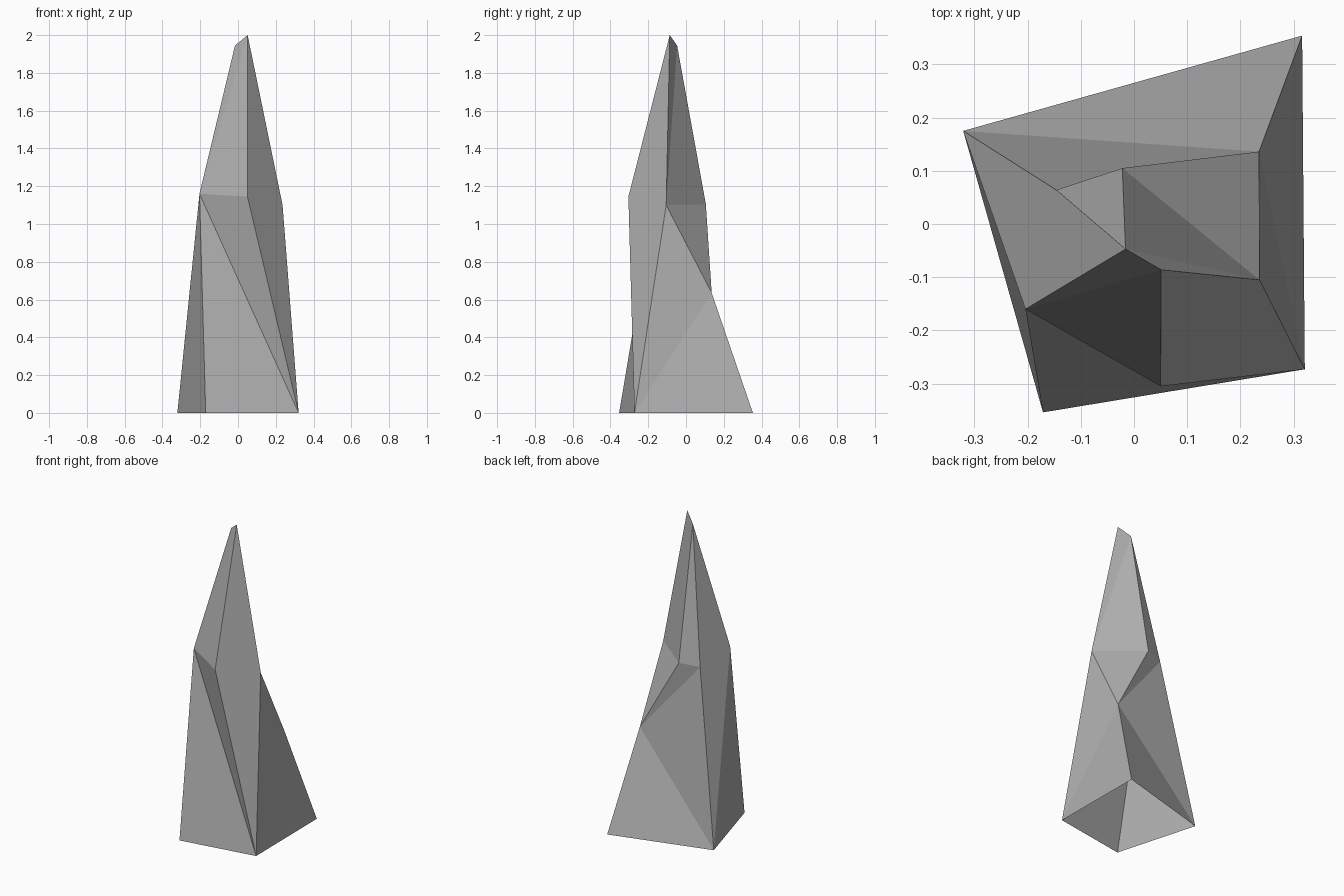
import bpy
import bmesh

if "Cube" in bpy.data.objects:
    bpy.data.objects.remove(bpy.data.objects["Cube"])

# Jagged rock spire: base ring, shoulder ring and a two-point tip
points = {
    # base corners
    "A": (-0.321, 0.175, 0), "B": (-0.171, -0.354, 0),
    "C": (0.321, -0.273, 0), "D": (0.316, 0.354, 0),
    # shoulder
    "E": (-0.204, -0.16, 1.16), "F": (0.05, -0.305, 1.145),
    "G": (0.236, -0.105, 1.10), "H": (0.235, 0.136, 0.635),
    "I": (-0.022, 0.105, 1.105), "J": (-0.146, 0.064, 1.095),
    # tip
    "K": (-0.016, -0.047, 1.945), "L": (0.051, -0.086, 2.0),
}

# Facets, counter-clockwise from outside (the underside is open)
facets = {
    "front": "BCE ECF EFL ELK",
    "right": "CGLF CHG CDH LGK GIK GHI",
    "back": "DAH AJH JIH JKI",
    "left": "ABE AEKJ",
}

bm = bmesh.new()
verts = {name: bm.verts.new(co) for name, co in points.items()}
for side in facets.values():
    for facet in side.split():
        bm.faces.new([verts[c] for c in facet])

mesh = bpy.data.meshes.new("rock_spire")
bm.to_mesh(mesh)
bm.free()
rock = bpy.data.objects.new("rock_spire", mesh)
bpy.context.collection.objects.link(rock)

# Dark grey stone
stone = bpy.data.materials.new("stone")
stone.diffuse_color = (0.43, 0.43, 0.43, 1)
stone.use_nodes = True
stone.node_tree.nodes["Principled BSDF"].inputs["Base Color"].default_value = stone.diffuse_color
mesh.materials.append(stone)
